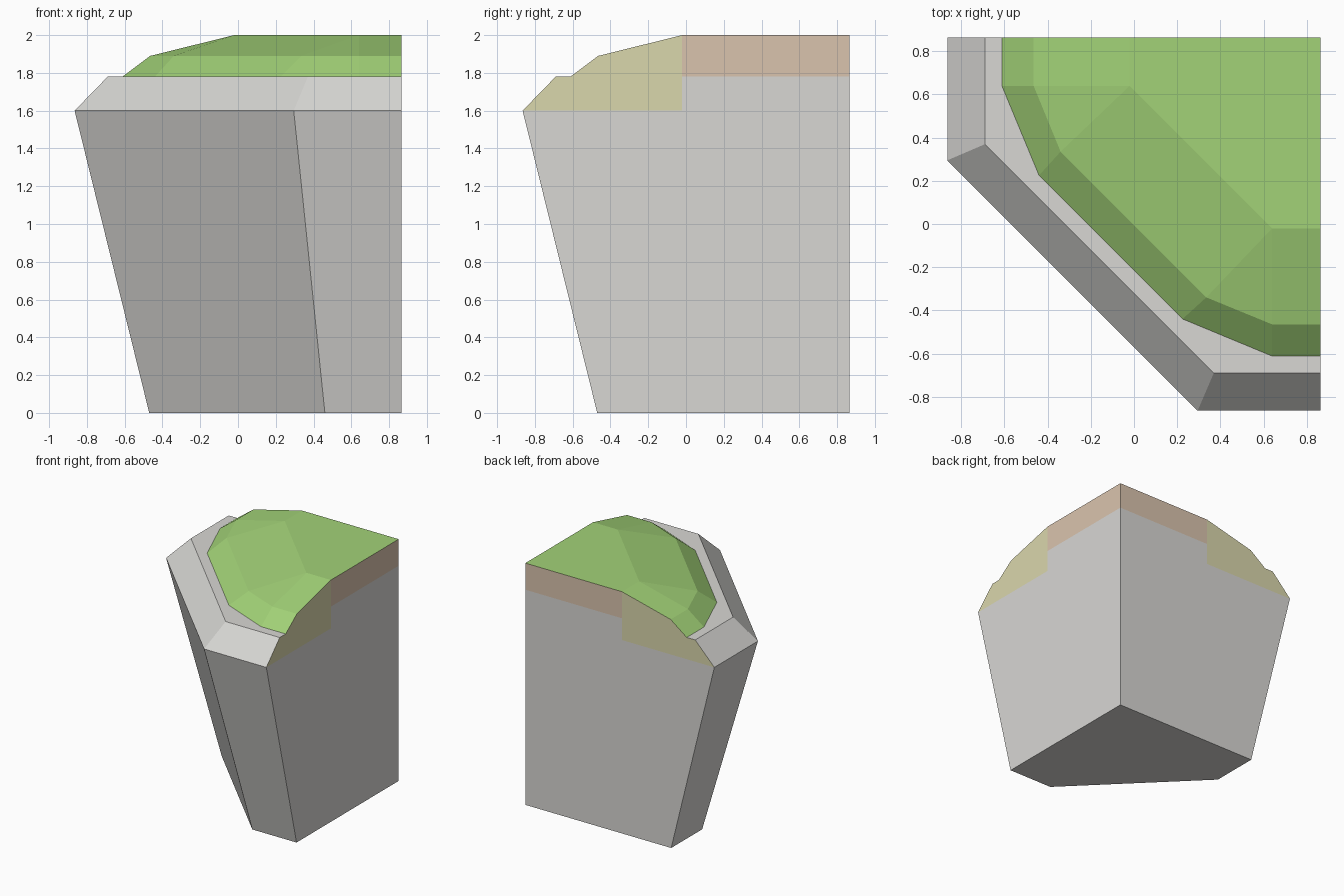
import bpy
import bmesh

cube = bpy.data.objects.get("Cube")
if cube:
    bpy.data.objects.remove(cube, do_unlink=True)

EDGE = 0.865      # the two straight cut walls lie at x = EDGE and y = EDGE
SEAM = -0.02      # where the wall colours change
LIP = 1.6         # bottom of the sandy band


def linear(c):
    return c / 12.92 if c <= 0.04045 else ((c + 0.055) / 1.055) ** 2.4


def material(name, rgb):
    col = (*[linear(c / 255) for c in rgb], 1)
    m = bpy.data.materials.new(name)
    m.use_nodes = True
    m.diffuse_color = col
    bsdf = m.node_tree.nodes["Principled BSDF"]
    bsdf.inputs["Base Color"].default_value = col
    bsdf.inputs["Roughness"].default_value = 0.9
    return m


MATS = [
    material("rock grey", (216, 215, 212)),
    material("grass green", (162, 210, 119)),
    material("sand yellow", (218, 215, 172)),
    material("earth brown", (218, 196, 174)),
]
ROCK, GRASS, SAND, EARTH = range(4)


def ring(bm, z, *outline):
    """Outline mirrored over the diagonal, closed by the back corner."""
    half = [(SEAM, EDGE), (outline[0][0], EDGE), *outline]
    points = half + [(y, x) for x, y in reversed(half)] + [(EDGE, EDGE)]
    return [bm.verts.new((x, y, z)) for x, y in points]


def loft(bm, rings):
    for lo, hi in zip(rings, rings[1:]):
        for i in range(len(lo)):
            j = (i + 1) % len(lo)
            bm.faces.new((lo[i], lo[j], hi[j], hi[i]))
    bm.faces.new(rings[-1])


def finish(bm, name, base, wall):
    bmesh.ops.remove_doubles(bm, verts=bm.verts, dist=0.0005)
    bm.normal_update()
    for f in bm.faces:
        c = f.calc_center_median()
        f.material_index = base
        # Straight cut walls: sandy near the outer lip, wall colour elsewhere
        if max(f.normal.x, f.normal.y) > 0.99:
            along = c.y if f.normal.x > 0.99 else c.x
            f.material_index = SAND if along < SEAM and c.z > LIP else wall
    mesh = bpy.data.meshes.new(name)
    bm.to_mesh(mesh)
    bm.free()
    for m in MATS:
        mesh.materials.append(m)
    obj = bpy.data.objects.new(name, mesh)
    bpy.context.collection.objects.link(obj)


# Rock body: narrow foot, wide lip, bevelled rim
bm = bmesh.new()
rings = [
    ring(bm, 0.0, (-0.47, 0.46)),
    ring(bm, LIP, (-0.865, 0.295)),
    ring(bm, 1.78, (-0.69, 0.37)),
]
loft(bm, rings)
bm.faces.new(list(reversed(rings[0])))
finish(bm, "cliff_rock", ROCK, ROCK)

# Grass mound in two slopes up to a flat top
bm = bmesh.new()
loft(bm, [
    ring(bm, 1.78, (-0.612, 0.64), (-0.44, 0.225)),
    ring(bm, 1.89, (-0.465, 0.64), (-0.34, 0.335)),
    ring(bm, 2.0, (SEAM, 0.64), (SEAM, 0.64)),
])
finish(bm, "grass_top", GRASS, EARTH)
